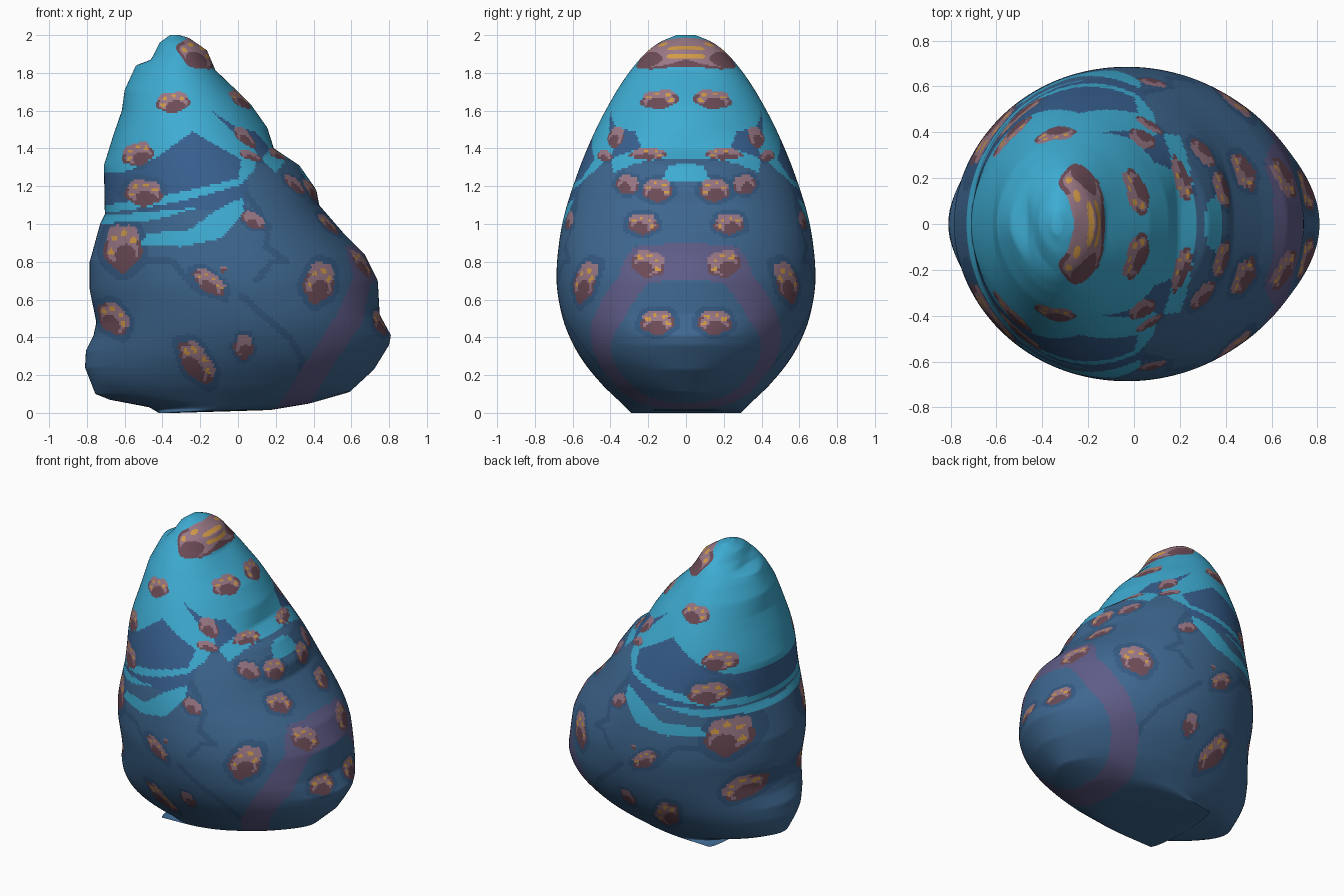
import bpy
import math

cube = bpy.data.objects.get("Cube")
if cube:
    bpy.data.objects.remove(cube, do_unlink=True)


# Flat colours
def linear(c):
    return c / 12.92 if c <= 0.04045 else ((c + 0.055) / 1.055) ** 2.4


def make_material(name, red, green, blue):
    colour = tuple(linear(c / 255) for c in (red, green, blue)) + (1.0,)
    mat = bpy.data.materials.new(name)
    mat.use_nodes = True
    mat.diffuse_color = colour
    mat.node_tree.nodes["Principled BSDF"].inputs["Base Color"].default_value = colour
    mat.node_tree.nodes["Principled BSDF"].inputs["Roughness"].default_value = 0.8
    return mat


BASE, PATCH, CYAN, PURPLE, VEIN, MAUVE, BROWN, ORANGE = range(8)
materials = [
    make_material("slate blue", 62, 103, 143),
    make_material("deep blue", 55, 95, 142),
    make_material("cyan", 62, 172, 210),
    make_material("dusky purple", 95, 92, 135),
    make_material("dark blue vein", 53, 90, 130),
    make_material("mauve", 154, 120, 134),
    make_material("dark brown", 108, 75, 86),
    make_material("orange", 210, 155, 70),
]

# Outlines by height: left edge, right edge and half depth
left_edge = [(0, -.42), (.03, -.47), (.07, -.68), (.1, -.755), (.24, -.81), (.33, -.805),
             (.41, -.765), (.48, -.75), (.65, -.785), (.8, -.785), (1, -.73), (1.05, -.705),
             (1.31, -.71), (1.47, -.66), (1.6, -.615), (1.71, -.6), (1.84, -.54),
             (1.87, -.46), (1.96, -.415), (2, -.36)]
right_edge = [(0, -.33), (.015, .17), (.05, .38), (.11, .59), (.23, .72), (.36, .8),
              (.41, .81), (.52, .75), (.7, .74), (.84, .67), (.95, .56), (1.1, .43),
              (1.18, .415), (1.31, .325), (1.4, .19), (1.51, .155), (1.63, .07), (1.7, 0),
              (1.815, -.12), (1.92, -.165), (1.985, -.26), (2, -.31)]
half_depth = [(0, .29), (.05, .34), (.2, .5), (.4, .625), (.6, .68), (.75, .69), (1, .66),
              (1.2, .6), (1.4, .525), (1.6, .43), (1.8, .31), (1.9, .225), (1.96, .15), (2, .05)]

# Painted regions as (x, z) polygons
cyan_cap = [(-.95, 2.1), (.6, 2.1), (.6, 1.22), (.37, 1.22), (.28, 1.37), (.2, 1.27),
            (.14, 1.33), (.1, 1.37), (.08, 1.28), (.02, 1.21), (-.15, 1.16), (-.35, 1.11),
            (-.75, 1.05), (-.75, 1.09), (-.3, 1.17), (0, 1.24), (.02, 1.34), (-.12, 1.42),
            (-.24, 1.49), (-.42, 1.36), (-.58, 1.28), (-.75, 1.27)]
cyan_stripe = [(.03, 1.14), (.03, 1.06), (-.1, .92), (-.3, .88), (-.52, .89), (-.48, .95),
               (-.25, .97), (-.15, 1.05), (-.05, 1.11)]
thin_stripe = [(-.75, 1), (-.45, 1.02), (-.2, 1.09), (-.4, 1.07), (-.75, 1.04)]
dark_streak = [(-.14, 1.6), (-.02, 1.52), (.09, 1.49), (.17, 1.4), (.12, 1.34), (.07, 1.43),
               (-.02, 1.48)]
purple_band = [(.75, .95), (.57, .88), (.61, .72), (.53, .53), (.35, .25), (.13, -.1),
               (.3, -.1), (.5, .25), (.66, .48), (.7, .68), (.8, .75)]
veins = [[(-.6, .82), (-.34, .8), (-.24, .67), (-.16, .63)],
         [(.02, .62), (.13, .52), (.27, .4), (.34, .28), (.33, .1)],
         [(.04, 1.16), (.1, 1.08), (.16, .98), (.15, .88), (.26, .8)],
         [(.1, .7), (.18, .8), (.26, .8)]]

# Spots: across, height, two radii, tilt in degrees
face_spots = [(-.22, 1.9, .11, .07, -30), (-.345, 1.645, .09, .055, 5), (-.53, 1.37, .085, .06, 15),
              (-.5, 1.165, .1, .07, -5), (-.61, .875, .1, .125, 0), (-.66, .5, .1, .07, -50),
              (-.22, .27, .13, .07, -55), (.03, .35, .05, .065, 0), (-.15, .69, .1, .05, -38),
              (-.08, .76, .015, .015, 0), (.43, .69, .08, .11, -15), (.08, 1.02, .065, .04, -30)]
side_spots = [(.14, 1.66, .1, .05, -5), (.37, 1.46, .04, .06, 20), (.43, 1.36, .04, .03, 10),
              (.2, 1.37, .1, .03, 0), (.31, 1.21, .06, .05, 15), (.15, 1.18, .08, .06, -5),
              (.23, 1, .08, .055, 0), (.2, .79, .09, .07, 15), (.15, .48, .09, .065, -5)]


def lookup(table, z):
    for (z0, v0), (z1, v1) in zip(table, table[1:]):
        if z <= z1:
            return v0 + (v1 - v0) * (z - z0) / (z1 - z0)
    return table[-1][1]


def softened(table, z, reach):
    reach = min(reach, z * 0.6, (2 - z) * 0.6)
    return sum(lookup(table, z + reach * k / 6) for k in range(-6, 7)) / 13


def inside(poly, x, z):
    hit = False
    for (x0, z0), (x1, z1) in zip(poly, poly[1:] + poly[:1]):
        if (z0 > z) != (z1 > z) and x < x0 + (x1 - x0) * (z - z0) / (z1 - z0):
            hit = not hit
    return hit


def near_line(line, x, z, width):
    for (x0, z0), (x1, z1) in zip(line, line[1:]):
        dx, dz = x1 - x0, z1 - z0
        t = max(0, min(1, ((x - x0) * dx + (z - z0) * dz) / (dx * dx + dz * dz)))
        if math.hypot(x - x0 - t * dx, z - z0 - t * dz) < width:
            return True
    return False


def spot_colour(spots, across, z):
    halo = None
    for cx, cz, ra, rb, tilt in spots:
        p, q = across - cx, z - cz
        if abs(p) + abs(q) > 0.3:
            continue
        c, s = math.cos(math.radians(tilt)), math.sin(math.radians(tilt))
        u, v = (p * c + q * s) / ra, (q * c - p * s) / rb
        r = math.hypot(u, v) + 0.06 * math.sin(5 * math.atan2(v, u))
        if r < 1:
            for du, dv in ((-.45, .4), (.1, .6), (.55, .3), (-.6, -.2)):
                if ra > 0.065 and math.hypot(u - du, v - dv) < 0.15:
                    return ORANGE
            rim = r > 0.82 and v < 0.3
            return BROWN if rim or math.hypot(u - .15, v + .4) < 0.55 else MAUVE
        if r < 1.35:
            halo = VEIN
    return halo


def paint(x, y, z):
    spot = spot_colour(face_spots, x, z)
    if spot in (None, VEIN) and x > (left_mid + right_mid(z)) / 2:
        spot = spot_colour(side_spots, abs(y), z) or spot
    if spot not in (None, VEIN):
        return spot
    if inside(dark_streak, x, z):
        return PATCH
    if any(inside(p, x, z) for p in (cyan_cap, cyan_stripe, thin_stripe)):
        return CYAN
    if inside(purple_band, x, z):
        return PURPLE
    if spot == VEIN or any(near_line(v, x, z, 0.017) for v in veins):
        return VEIN
    return PATCH if z > 1.08 and x < 0.05 else BASE


left_mid = -0.7


def right_mid(z):
    return lookup(right_edge, z)


# Boulder body: half rings stacked in height, rough along the side ridges
ROWS, STEPS = 250, 130
verts, faces = [], []
for i in range(ROWS + 1):
    z = 1 - math.cos(math.pi * i / ROWS)
    rough = lookup(left_edge, z), lookup(right_edge, z)
    soft = softened(left_edge, z, 0.14), softened(right_edge, z, 0.14)
    depth = softened(half_depth, z, 0.1)
    for j in range(STEPS + 1):
        angle = math.pi * j / STEPS
        blend = abs(math.cos(angle)) ** 10
        lo, hi = (s + (r - s) * blend for r, s in zip(rough, soft))
        x = (lo + hi) / 2 + (hi - lo) / 2 * math.cos(angle)
        y = 0.0 if j in (0, STEPS) else -depth * math.sin(angle)
        verts.append((x, y, z))
row = STEPS + 1
for i in range(ROWS):
    for j in range(STEPS):
        a = i * row + j
        faces.append((a, a + row, a + row + 1, a + 1))
faces.append(tuple(range(row)))
faces.append(tuple(reversed(range(ROWS * row, (ROWS + 1) * row))))

mesh = bpy.data.meshes.new("boulder")
mesh.from_pydata(verts, [], faces)
for mat in materials:
    mesh.materials.append(mat)
for poly in mesh.polygons:
    poly.material_index = paint(*poly.center)

boulder = bpy.data.objects.new("boulder", mesh)
bpy.context.collection.objects.link(boulder)
bpy.context.view_layer.objects.active = boulder
boulder.select_set(True)
bpy.ops.object.shade_smooth_by_angle(angle=math.radians(50))

# Matching back half
mirror = boulder.modifiers.new("back_half", "MIRROR")
mirror.use_axis = (False, True, False)
